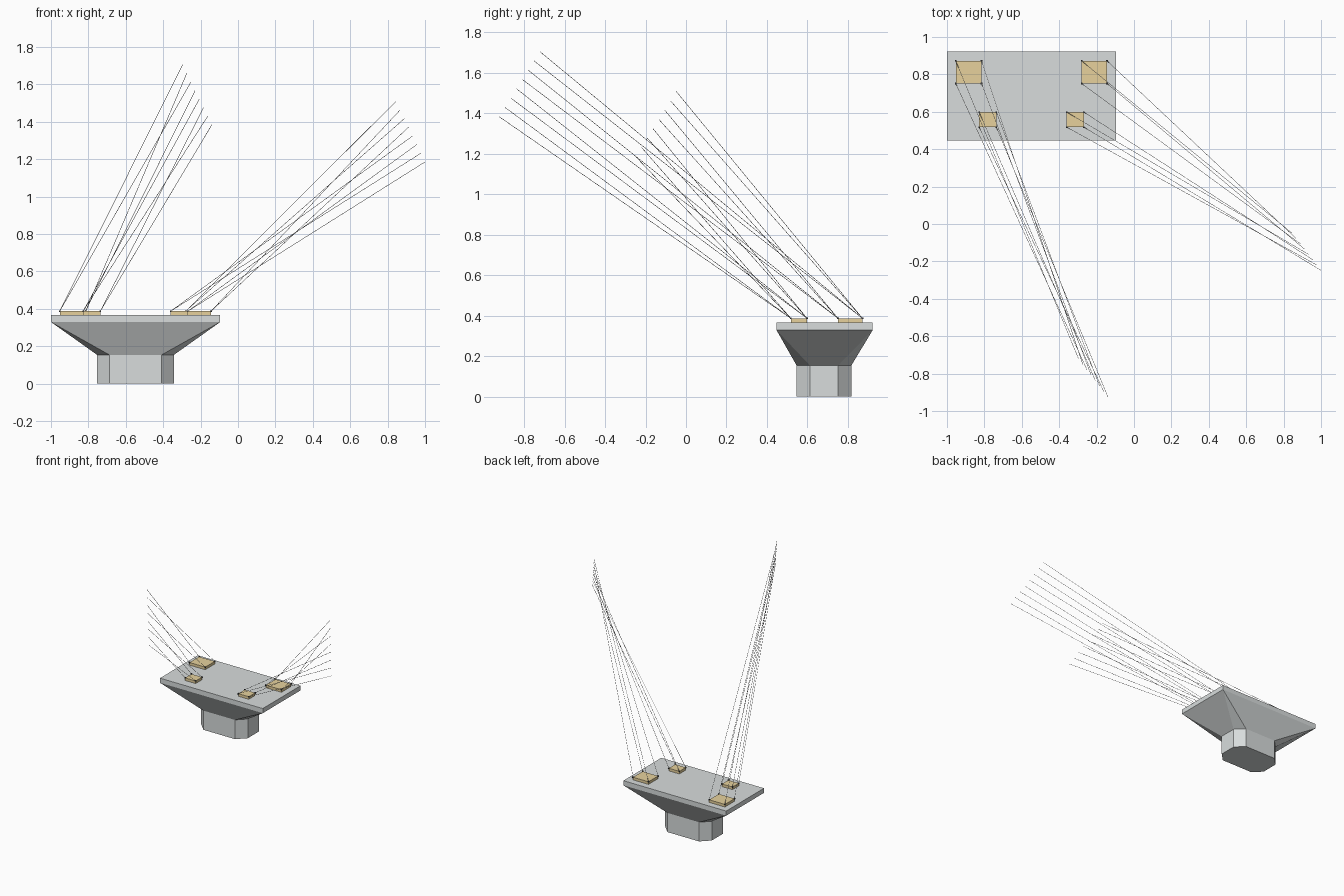
import bpy, bmesh
from mathutils import Vector

if "Cube" in bpy.data.objects:
    bpy.data.objects.remove(bpy.data.objects["Cube"])


def material(name, rgb):
    m = bpy.data.materials.new(name)
    m.diffuse_color = (*rgb, 1)
    m.use_nodes = True
    m.node_tree.nodes["Principled BSDF"].inputs["Base Color"].default_value = m.diffuse_color
    return m


CONCRETE = material("concrete grey", (0.69, 0.72, 0.72))
TAN = material("tan pad", (0.81, 0.65, 0.34))
STEEL = material("steel cable", (0.45, 0.45, 0.45))
DARK = material("dark anchor", (0.06, 0.06, 0.06))


def finish(bm, name, mat):
    bmesh.ops.recalc_face_normals(bm, faces=bm.faces)
    me = bpy.data.meshes.new(name)
    bm.to_mesh(me)
    bm.free()
    me.materials.append(mat)
    ob = bpy.data.objects.new(name, me)
    bpy.context.collection.objects.link(ob)
    return ob


def hull(name, points, mat):
    bm = bmesh.new()
    for p in points:
        bm.verts.new(p)
    bmesh.ops.convex_hull(bm, input=bm.verts)
    bmesh.ops.dissolve_limit(bm, angle_limit=0.005, verts=bm.verts, edges=bm.edges)
    return finish(bm, name, mat)


def rect(x0, x1, y0, y1, z):
    return [(x, y, z) for x in (x0, x1) for y in (y0, y1)]


def octagon(x0, x1, y0, y1, c, z):
    return rect(x0 + c, x1 - c, y0, y1, z) + rect(x0, x1, y0 + c, y1 - c, z)


# Pier: chamfered column, flared head and flat deck
DECK = (-1.0, -0.095, 0.447, 0.923)
COLUMN = (-0.753, -0.343, 0.547, 0.817, 0.066)
DECK_TOP = 0.366
hull("column", octagon(*COLUMN, 0) + octagon(*COLUMN, 0.153), CONCRETE)
hull("flared_head", octagon(*COLUMN, 0.153) + rect(*DECK, 0.329), CONCRETE)
hull("deck", rect(*DECK, 0.329) + rect(*DECK, DECK_TOP), CONCRETE)

# Pads, with four cables each; the far cable ends lie evenly on one slanted line per side
PAD_TOP = 0.387
LEFT_ENDS = (Vector((-0.296, -0.722, 1.705)), Vector((-0.14, -0.923, 1.383)))
RIGHT_ENDS = (Vector((0.844, -0.048, 1.508)), Vector((1.0, -0.248, 1.185)))
SIDES = {
    "left": (LEFT_ENDS, [(-0.953, -0.815, 0.751, 0.872), (-0.828, -0.736, 0.518, 0.598)]),
    "right": (RIGHT_ENDS, [(-0.28, -0.144, 0.751, 0.872), (-0.36, -0.268, 0.518, 0.598)]),
}


def add_cable(bm, a, b, radius=0.0012):
    d = b - a
    turn = d.to_track_quat('Z', 'Y').to_matrix().to_4x4()
    turn.translation = (a + b) / 2
    bmesh.ops.create_cone(bm, cap_ends=True, segments=6, radius1=radius,
                          radius2=radius, depth=d.length, matrix=turn)


for side, (ends, pads) in SIDES.items():
    cables, anchors = bmesh.new(), bmesh.new()
    n = 0
    for label, (x0, x1, y0, y1) in zip(("large", "small"), pads):
        hull(f"{side}_{label}_pad",
             rect(x0, x1, y0, y1, DECK_TOP) + rect(x0, x1, y0, y1, PAD_TOP), TAN)
        for y in (y1, y0):
            for x in (x0, x1):
                start = Vector((x, y, PAD_TOP))
                add_cable(cables, start, ends[0].lerp(ends[1], n / 7))
                # Small anchor stud at the pad corner
                stud = bmesh.ops.create_cube(anchors, size=0.009)
                bmesh.ops.translate(anchors, verts=stud["verts"], vec=start)
                n += 1
    finish(cables, f"{side}_cables", STEEL)
    finish(anchors, f"{side}_anchors", DARK)
